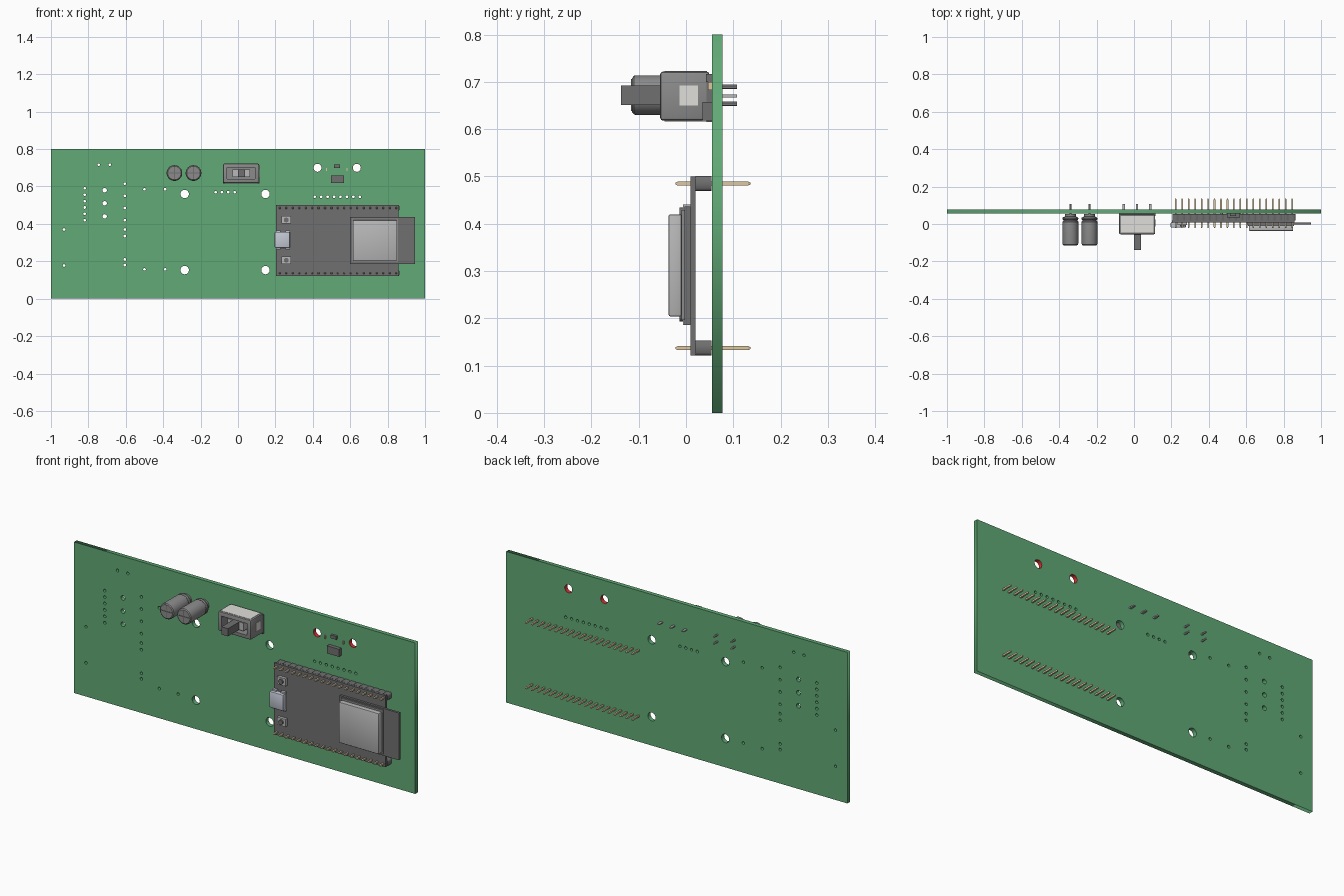
import bpy, bmesh, math
from mathutils import Vector

if "Cube" in bpy.data.objects:
    bpy.data.objects.remove(bpy.data.objects["Cube"])


def material(name, rgb):
    m = bpy.data.materials.new(name)
    m.diffuse_color = (*rgb, 1)
    m.use_nodes = True
    m.node_tree.nodes["Principled BSDF"].inputs["Base Color"].default_value = m.diffuse_color
    return m


GREEN = material("board_green", (0.12, 0.40, 0.18))
DARK = material("dark_grey", (0.16, 0.16, 0.16))
MID = material("mid_grey", (0.26, 0.26, 0.26))
LIGHT = material("light_grey", (0.48, 0.48, 0.48))
WHITE = material("off_white", (0.75, 0.74, 0.70))
STEEL = material("steel", (0.55, 0.58, 0.66))
GOLD = material("gold", (0.72, 0.58, 0.36))
RED = material("red", (0.7, 0.03, 0.03))


def finish(name, bm, mat, smooth=False):
    bmesh.ops.recalc_face_normals(bm, faces=bm.faces)
    me = bpy.data.meshes.new(name)
    bm.to_mesh(me)
    bm.free()
    ob = bpy.data.objects.new(name, me)
    bpy.context.collection.objects.link(ob)
    me.materials.append(mat)
    if smooth:
        bpy.ops.object.select_all(action='DESELECT')
        ob.select_set(True)
        bpy.context.view_layer.objects.active = ob
        bpy.ops.object.shade_smooth_by_angle(angle=math.radians(35))
    return ob


def box(name, x, y, z, mat, bevel=0, pocket=None):
    """Box from (min, max) ranges; pocket = (direction, rim, depth)."""
    bm = bmesh.new()
    bmesh.ops.create_cube(bm, size=1)
    for v in bm.verts:
        v.co = [r[0] + (c + 0.5) * (r[1] - r[0]) for c, r in zip(v.co, (x, y, z))]
    bm.normal_update()
    if bevel:
        bmesh.ops.bevel(bm, geom=bm.edges[:], offset=bevel, segments=2, profile=0.5, affect='EDGES')
        bm.normal_update()
    if pocket:
        d, rim, depth = Vector(pocket[0]), pocket[1], pocket[2]
        face = max((f for f in bm.faces if f.normal.dot(d) > 0.99), key=lambda f: f.calc_area())
        bmesh.ops.inset_individual(bm, faces=[face], thickness=rim)
        new = bmesh.ops.extrude_discrete_faces(bm, faces=[face])['faces']
        bmesh.ops.translate(bm, verts=new[0].verts[:], vec=-d * depth)
    return finish(name, bm, mat, bool(bevel))


def lathe(name, profile, centres, n, mat, turn=0.0, smooth=True):
    """Turn a (radius, y) profile about the y direction at each (x, z) centre."""
    bm = bmesh.new()
    for cx, cz in centres:
        rings = []
        for r, y in profile:
            count = n if r else 1
            rings.append([bm.verts.new((cx + r * math.cos(turn + math.tau * i / n), y,
                                        cz + r * math.sin(turn + math.tau * i / n))) for i in range(count)])
        for a, b in zip(rings, rings[1:]):
            for i in range(n):
                j = (i + 1) % n
                quad = [a[i % len(a)], a[j % len(a)], b[j % len(b)], b[i % len(b)]]
                bm.faces.new(list(dict.fromkeys(quad)))
    return finish(name, bm, mat, smooth)


def plate(name, loops, y0, y1, mat):
    """Flat plate from (x, z) loops; later loops are holes."""
    cu = bpy.data.curves.new(name, 'CURVE')
    cu.dimensions, cu.fill_mode, cu.extrude = '2D', 'BOTH', (y1 - y0) / 2
    for pts in loops:
        s = cu.splines.new('POLY')
        s.points.add(len(pts) - 1)
        for p, (x, z) in zip(s.points, pts):
            p.co = (x, z, 0, 1)
        s.use_cyclic_u = True
    tmp = bpy.data.objects.new(name + "_curve", cu)
    bpy.context.collection.objects.link(tmp)
    bpy.context.view_layer.update()
    me = bpy.data.meshes.new_from_object(tmp.evaluated_get(bpy.context.evaluated_depsgraph_get()))
    bpy.data.objects.remove(tmp)
    bm = bmesh.new()
    bm.from_mesh(me)
    bpy.data.meshes.remove(me)
    bmesh.ops.remove_doubles(bm, verts=bm.verts, dist=1e-5)
    for v in bm.verts:
        v.co = (v.co.x, (y0 + y1) / 2 - v.co.z, v.co.y)
    return finish(name, bm, mat)


def circle(x, z, r, n):
    return [(x + r * math.cos(math.tau * i / n), z + r * math.sin(math.tau * i / n)) for i in range(n)]


# Main board with all drilled holes
lug_holes = [(0.425, 0.70), (0.635, 0.70)]
large = [(x, z) for x in (-0.285, 0.147) for z in (0.153, 0.56)] + lug_holes
medium = [(-0.713, z) for z in (0.44, 0.51, 0.58)]
small = [(-0.82, 0.42 + 0.034 * i) for i in range(6)]
small += [(-0.605, z) for z in (0.18, 0.21, 0.335, 0.37, 0.42, 0.485, 0.55, 0.615)]
small += [(x, z) for x in (-0.5, -0.39) for z in (0.157, 0.585)]
small += [(-0.93, 0.178), (-0.93, 0.37), (-0.745, 0.717), (-0.685, 0.717)]
small += [(-0.12 + 0.034 * i, 0.57) for i in range(4)]
small += [(0.41 + 0.0345 * i, 0.545) for i in range(8)]
holes = [circle(*c, 0.0225, 24) for c in large] + [circle(*c, 0.012, 16) for c in medium]
holes += [circle(*c, 0.0075, 10) for c in small]
plate("main_board", [[(-1, 0), (1, 0), (1, 0.8), (-1, 0.8)]] + holes, 0.055, 0.077, GREEN)
lathe("red_hole_liners", [(0.0225, 0.056), (0.0225, 0.076), (0.0215, 0.076), (0.0215, 0.056),
                          (0.0225, 0.056)], lug_holes, 24, RED)

# Capacitors with crimped base, vent score lines and legs
caps = [(-0.34, 0.672), (-0.238, 0.672)]
lathe("capacitors", [(0, -0.114), (0.036, -0.114), (0.041, -0.110), (0.042, -0.104), (0.042, 0.012),
                     (0.038, 0.017), (0.038, 0.021), (0.042, 0.026), (0.042, 0.033), (0.036, 0.038),
                     (0.030, 0.039), (0.030, 0.054), (0, 0.054)], caps, 32, MID)
for cx, cz in caps:
    box("vent_line_a", (cx - 0.034, cx + 0.034), (-0.116, -0.113), (cz - 0.002, cz + 0.002), DARK)
    box("vent_line_b", (cx - 0.002, cx + 0.002), (-0.116, -0.113), (cz - 0.034, cz + 0.034), DARK)
lathe("capacitor_legs", [(0, 0.05), (0.005, 0.05), (0.005, 0.108), (0, 0.108)],
      [(x, z + d) for x, z in caps for d in (-0.018, 0.018)], 10, LIGHT)

# Slide switch
box("switch_shell", (-0.08, 0.113), (-0.055, 0.05), (0.618, 0.722), MID, 0.007, ((0, -1, 0), 0.02, 0.05))
box("switch_insulator", (-0.07, 0.103), (-0.043, 0.042), (0.617, 0.723), WHITE)
bpy.data.objects.remove(bpy.data.objects["switch_insulator"])
for z0, z1, label in ((0.7215, 0.7235, "top"), (0.6165, 0.6185, "bottom")):
    box("switch_" + label + "_panel", (-0.07, 0.103), (-0.045, 0.044), (z0, z1), WHITE)
for x0, x1, label in ((-0.0815, -0.0795, "left"), (0.1125, 0.1145, "right")):
    box("switch_" + label + "_window", (x0, x1), (-0.014, 0.025), (0.65, 0.692), WHITE)
box("switch_base", (-0.081, 0.114), (0.043, 0.055), (0.615, 0.714), DARK)
box("switch_slider", (-0.03, 0.063), (-0.045, 0.0), (0.65, 0.692), LIGHT)
box("switch_lever", (0.0, 0.038), (-0.138, -0.03), (0.651, 0.692), DARK)
for px in (-0.055, 0.016, 0.087):
    box("switch_pin", (px - 0.006, px + 0.006), (0.05, 0.108), (0.667, 0.673), LIGHT)

# Small sensor parts between the lined holes
box("sensor_chip", (0.497, 0.567), (0.035, 0.056), (0.618, 0.658), DARK)
box("regulator_chip", (0.513, 0.546), (0.042, 0.056), (0.70, 0.717), DARK)
for px in (0.473, 0.582):
    box("gold_pad", (px - 0.003, px + 0.003), (0.047, 0.056), (0.683, 0.70), GOLD)

# Controller board with header strips and pins
box("controller_board", (0.204, 0.859), (0.009, 0.02), (0.121, 0.5), DARK)
pitch = 0.0346
pin_x = [0.223 + pitch * i for i in range(19)]
for label, cz in (("upper", 0.485), ("lower", 0.137)):
    edge = []
    for x in pin_x:
        edge += [(x - 0.0125, 0.016), (x + 0.0125, 0.016), (x + pitch / 2, 0.010)]
    edge.insert(0, (pin_x[0] - pitch / 2, 0.010))
    outline = [(x, cz + h) for x, h in edge] + [(x, cz - h) for x, h in reversed(edge)]
    plate(label + "_header", [outline], 0.02, 0.054, DARK)
    lathe(label + "_pins", [(0, -0.022), (0.003, -0.022), (0.006, -0.017), (0.006, 0.131),
                            (0.003, 0.136), (0, 0.136)], [(x, cz) for x in pin_x], 4, GOLD,
          math.pi / 4, False)

# Radio module with metal shield
box("radio_board", (0.598, 0.945), (-0.003, 0.009), (0.186, 0.436), DARK)
box("shield_flange", (0.610, 0.856), (-0.010, -0.002), (0.196, 0.429), MID)
box("radio_shield", (0.615, 0.851), (-0.037, -0.009), (0.204, 0.420), LIGHT, 0.004)

# Micro connector with open mouth and side tabs
box("usb_socket", (0.196, 0.278), (-0.019, 0.010), (0.272, 0.358), STEEL, 0.005, ((-1, 0, 0), 0.003, 0.06))
box("usb_tongue", (0.203, 0.26), (-0.007, -0.001), (0.285, 0.345), DARK)
for s in (-1, 1):
    zc = 0.315 + s * 0.046
    for px in (0.215, 0.265):
        box("usb_tab", (px - 0.012, px + 0.012), (-0.004, 0.010), (zc - 0.005, zc + 0.005), STEEL)

# Push buttons
for cz in (0.206, 0.421):
    box("button_base", (0.233, 0.283), (-0.006, 0.010), (cz - 0.02, cz + 0.02), LIGHT)
    lathe("button_cap", [(0, -0.014), (0.013, -0.014), (0.013, -0.005), (0, -0.005)], [(0.258, cz)], 20, DARK)
